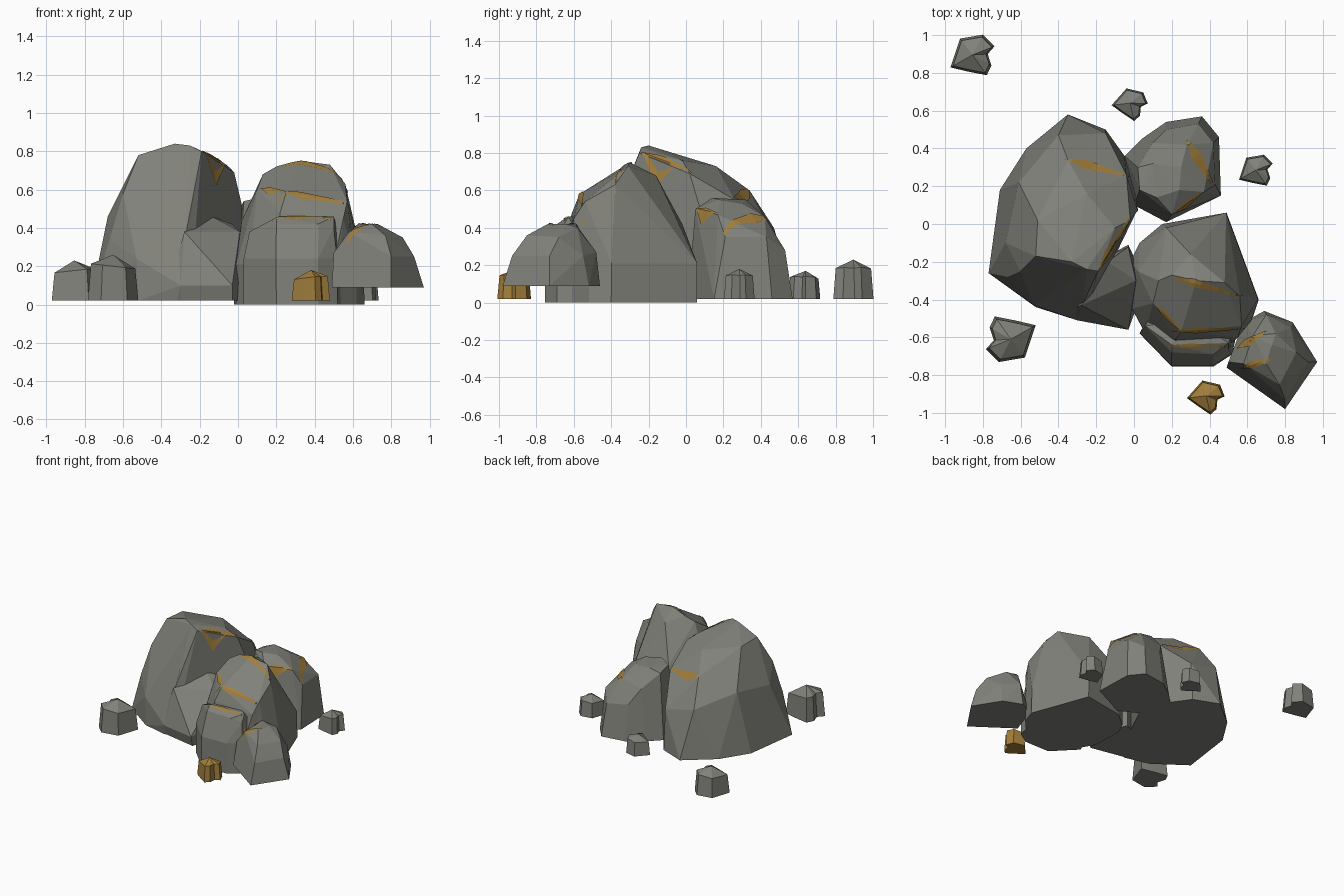
import bpy, bmesh, math
from mathutils import Vector
from mathutils.bvhtree import BVHTree

if "Cube" in bpy.data.objects:
    bpy.data.objects.remove(bpy.data.objects["Cube"])

gold = bpy.data.materials.new("gold_ore")
gold.diffuse_color = (0.36, 0.21, 0.045, 1)
gold.use_nodes = True
gold.node_tree.nodes["Principled BSDF"].inputs["Base Color"].default_value = gold.diffuse_color
stone = bpy.data.materials.new("grey_stone")
stone.diffuse_color = (0.22, 0.22, 0.195, 1)
stone.use_nodes = True
stone.node_tree.nodes["Principled BSDF"].inputs["Base Color"].default_value = stone.diffuse_color


def finish(name, bm, mat):
    bmesh.ops.recalc_face_normals(bm, faces=bm.faces)
    me = bpy.data.meshes.new(name)
    bm.to_mesh(me)
    bm.free()
    me.materials.append(mat)
    ob = bpy.data.objects.new(name, me)
    bpy.context.collection.objects.link(ob)
    return ob


def boulder(name, footprint, z0, z1, pts):
    """Chiselled rock: upright footprint from z0 to z1, hulled with upper corners."""
    bm = bmesh.new()
    for x, y in footprint:
        bm.verts.new((x, y, z0))
        if z1 > z0:
            bm.verts.new((x * 0.995, y * 0.995, z1))
    for p in pts:
        bm.verts.new(p)
    bmesh.ops.convex_hull(bm, input=bm.verts)
    loose = [v for v in bm.verts if not v.link_faces]
    bmesh.ops.delete(bm, geom=loose, context='VERTS')
    bmesh.ops.dissolve_limit(bm, angle_limit=math.radians(7), verts=bm.verts, edges=bm.edges)
    return finish(name, bm, stone)


# Big left boulder
big = boulder("big_boulder",
    [(-.35, .58), (-.15, .5), (-.05, .36), (.0, .2), (.02, .08), (-.12, -.22), (-.25, -.48),
     (-.32, -.49), (-.52, -.44), (-.66, -.31), (-.77, -.26), (-.75, -.05), (-.71, .18), (-.57, .4)],
    .02, .02,
    [(-.33, -.2, .84), (-.25, -.24, .83), (-.19, -.25, .8), (-.52, -.17, .78), (-.51, .02, .77),
     (-.25, .16, .73), (-.1, -.02, .76), (-.02, .02, .69), (.02, .07, .52), (-.35, .34, .6),
     (-.04, .26, .55), (-.4, .47, .4), (-.15, .48, .34), (-.61, .22, .5), (-.68, -.1, .46),
     (-.6, -.25, .58), (-.67, -.28, .34), (-.53, -.43, .24), (-.3, -.51, .1), (-.27, -.42, .38)])

# Wedge leaning on the front of the big boulder
wedge = boulder("front_wedge",
    [(-.38, -.47), (-.3, -.49), (-.03, -.54), (0, -.45), (.02, -.22), (-.03, -.11), (-.2, -.2)],
    .02, .02,
    [(-.28, -.43, .38), (-.14, -.2, .46), (-.03, -.12, .42), (.01, -.3, .38),
     (-.03, -.56, .1), (-.3, -.51, .1), (.01, -.45, .12)])

# Middle boulder, built from a body and a lower front step
mid = boulder("middle_boulder",
    [(.49, .06), (.15, .0), (.03, -.1), (-.02, -.2), (-.01, -.45), (.06, -.58), (.2, -.68),
     (.5, -.65), (.62, -.52), (.66, -.4)],
    0, .21,
    [(.2, -.27, .72), (.33, -.3, .75), (.48, -.31, .73), (.56, -.38, .63), (.3, -.16, .68),
     (.13, -.3, .68), (.1, -.42, .6), (.25, -.57, .58), (.57, -.54, .54), (.22, -.61, .48),
     (.55, -.6, .45), (.02, -.25, .44), (.17, -.02, .42)])
step = boulder("front_step",
    [(.03, -.58), (.2, -.755), (.42, -.755), (.52, -.69), (.56, -.5), (.1, -.45)],
    .0, .24,
    [(.06, -.54, .38), (.2, -.64, .455), (.5, -.63, .46), (.2, -.68, .42), (.42, -.69, .42),
     (.5, -.66, .4), (.3, -.5, .46)])

# Back boulder
back = boulder("back_boulder",
    [(-.05, .36), (.04, .45), (.17, .54), (.36, .57), (.45, .46), (.46, .15), (.17, .01), (.0, .1)],
    .02, .02,
    [(.03, .18, .54), (.02, .3, .52), (.1, .32, .55), (.25, .3, .53), (.24, .18, .55),
     (.12, .14, .56), (.28, .42, .46), (.1, .43, .42), (.2, .05, .5), (.37, .17, .47),
     (.43, .21, .35), (.42, .43, .35), (.34, .53, .28), (.17, .5, .3)])

# Small boulder raised at the right
side = boulder("side_boulder",
    [(.49, -.76), (.63, -.83), (.8, -.98), (.97, -.73), (.84, -.52), (.69, -.46), (.58, -.52)],
    .09, .09,
    [(.58, -.74, .38), (.63, -.59, .42), (.73, -.64, .42), (.7, -.74, .42), (.75, -.58, .4),
     (.86, -.68, .35), (.92, -.73, .25), (.8, -.93, .25), (.77, -.85, .36), (.83, -.55, .25),
     (.7, -.48, .27), (.5, -.73, .27), (.64, -.8, .34)])

# Notched pebbles
NOTCH = [(-.96, -.54), (-.54, .71), (.46, .88), (.96, .38), (.66, .04), (.82, -.46), (.62, -.88), (-.2, -.72)]


def pebble(name, x, y, size, h, rot, mat=stone):
    bm = bmesh.new()
    c, s = math.cos(rot), math.sin(rot)
    rings = []
    for t, k in ((0, 1), (.75, .88)):
        ring = []
        for u, v in NOTCH:
            px, py = size * k * (u * c - v * s), size * k * (u * s + v * c)
            ring.append(bm.verts.new((x + px, y + py, .02 + h * t * (1 + .1 * t * u))))
        rings.append(ring)
    for a, b in zip(rings, rings[1:]):
        for i in range(len(a)):
            j = (i + 1) % len(a)
            bm.faces.new((a[i], a[j], b[j], b[i]))
    bm.faces.new(rings[0][::-1])
    tip = bm.verts.new((x, y, .02 + h))
    top = rings[-1]
    for i in range(len(top)):
        bm.faces.new((top[i], top[(i + 1) % len(top)], tip))
    bmesh.ops.dissolve_limit(bm, angle_limit=math.radians(9), verts=bm.verts, edges=bm.edges)
    return finish(name, bm, mat)


pebble("pebble_back_left", -.855, .895, .122, .21, 0)
pebble("pebble_front_left", -.652, -.61, .137, .24, math.pi)
pebble("pebble_back", -.02, .64, .09, .15, -.4)
pebble("pebble_right", .645, .285, .093, .16, 0)
pebble("gold_pebble", .383, -.91, .094, .16, -.4, gold)

# Gold veins: tapered strips laid over the rock surfaces
bpy.context.view_layer.update()
deps = bpy.context.evaluated_depsgraph_get()


def vein(rock, path, width):
    tree = BVHTree.FromObject(rock, deps)
    bm = bmesh.new()
    a, b = Vector(path[0]), Vector(path[1])
    side_dir = Vector((a.y - b.y, b.x - a.x)).normalized()
    rows = []
    for i in range(13):
        t = i / 12
        w = width * (.1 + .9 * min(1, 3 * t, 1.5 * (1 - t)))
        row = []
        for k in (-.5, 0, .5):
            p = a.lerp(b, t) + side_dir * w * k
            hit, n, _, _ = tree.ray_cast(Vector((p.x, p.y, 2)), Vector((0, 0, -1)))
            row.append(bm.verts.new(hit + n * .005) if hit else None)
        rows.append(row)
    for r, q in zip(rows, rows[1:]):
        for k in (0, 1):
            f = (r[k], r[k + 1], q[k + 1], q[k])
            if all(f):
                bm.faces.new(f)
    bmesh.ops.delete(bm, geom=[v for v in bm.verts if not v.link_faces], context='VERTS')
    finish("gold_vein", bm, gold)


vein(big, ((-.19, -.24), (-.03, .03)), .04)
vein(big, ((-.36, .34), (-.03, .25)), .05)
vein(mid, ((.2, -.28), (.57, -.38)), .04)
vein(mid, ((.12, -.43), (.26, -.57)), .03)
vein(mid, ((.2, -.565), (.58, -.55)), .03)
vein(step, ((.18, -.645), (.54, -.645)), .025)
vein(back, ((.28, .44), (.42, .2)), .06)
vein(back, ((.21, .06), (.36, .17)), .03)
vein(side, ((.55, -.66), (.7, -.57)), .04)
vein(side, ((.57, -.76), (.74, -.71)), .04)
